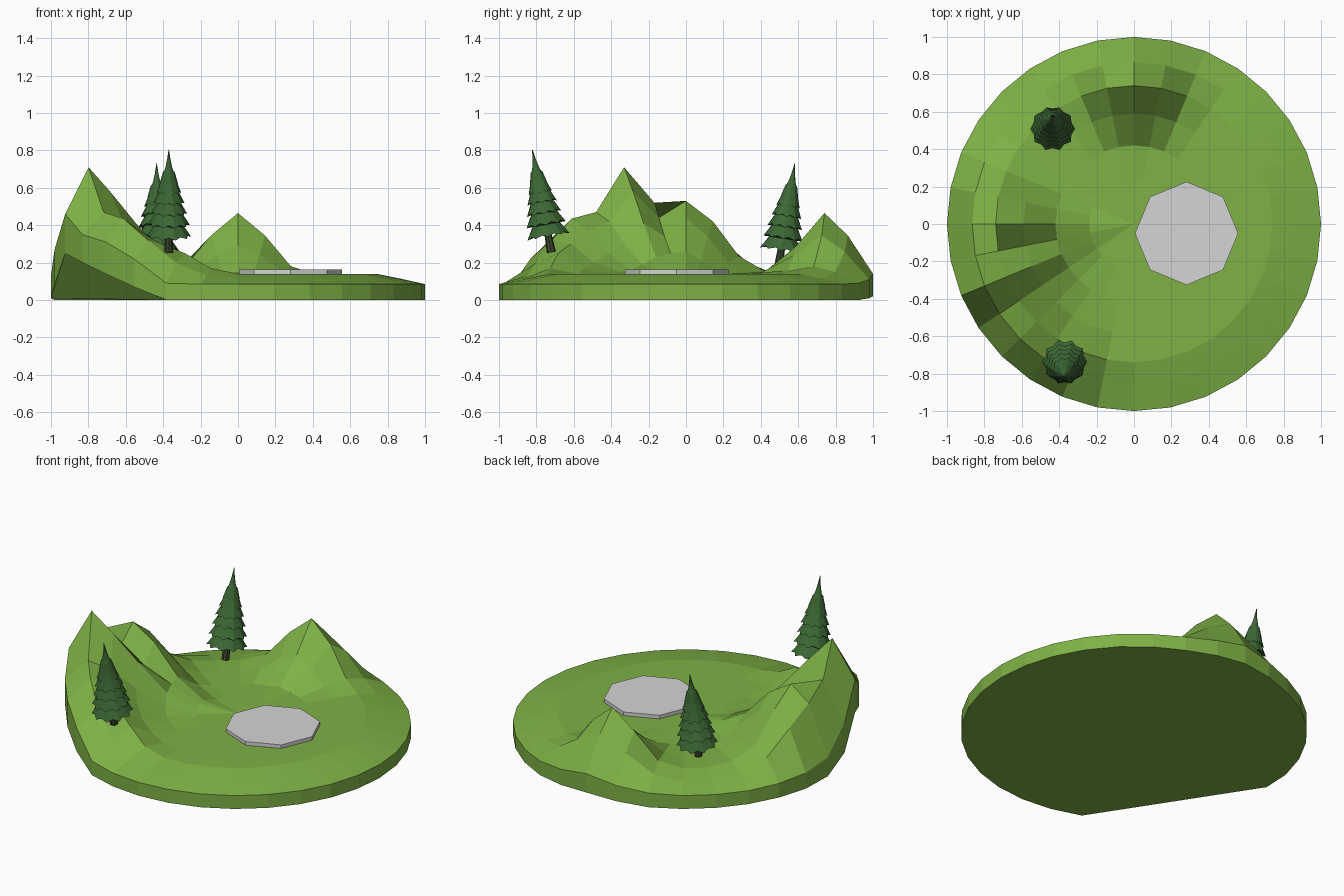
import bpy, math
from mathutils import Matrix, Vector

if "Cube" in bpy.data.objects:
    bpy.data.objects.remove(bpy.data.objects["Cube"])

def material(name, rgb):
    m = bpy.data.materials.new(name)
    m.diffuse_color = (*rgb, 1)
    m.use_nodes = True
    m.node_tree.nodes["Principled BSDF"].inputs["Base Color"].default_value = m.diffuse_color
    return m

GRASS = material("grass green", (0.21, 0.44, 0.06))
STONE = material("stone grey", (0.66, 0.66, 0.66))
NEEDLE = material("pine green", (0.045, 0.135, 0.035))
BARK = material("dark bark", (0.04, 0.06, 0.025))

def add_object(name, verts, faces, mat):
    me = bpy.data.meshes.new(name)
    me.from_pydata(verts, [], faces)
    me.materials.append(mat)
    me.update()
    ob = bpy.data.objects.new(name, me)
    bpy.context.collection.objects.link(ob)
    return ob

# Island: polar grid of 32 segments, hills given as heights per spoke
N = 32
RADII = [0.24, 0.42, 0.59, 0.74, 0.865, 1.0, 1.0]
FLAT = [0.14, 0.14, 0.14, 0.14, 0.115, 0.085, 0.0]   # last entry is the underside
side = [0.14, 0.14, 0.24, 0.345, 0.26, 0.11, 0.01]
foot = [0.14, 0.14, 0.16, 0.18, 0.15, 0.09, 0.0]
HILLS = {
    6: foot, 7: side, 8: [0.14, 0.15, 0.29, 0.465, 0.345, 0.14, 0.02], 9: side, 10: foot,
    13: [0.14, 0.14, 0.15, 0.16, 0.135, 0.085, 0],
    14: [0.14, 0.16, 0.20, 0.235, 0.20, 0.09, 0],
    15: [0.15, 0.21, 0.34, 0.42, 0.34, 0.10, 0],
    16: [0.16, 0.26, 0.44, 0.53, 0.44, 0.13, 0.01],
    17: [0.16, 0.25, 0.34, 0.44, 0.52, 0.27, 0.08],
    18: [0.15, 0.23, 0.41, 0.58, 0.71, 0.46, 0.25],
    19: [0.14, 0.19, 0.30, 0.42, 0.47, 0.35, 0.20],
    20: [0.14, 0.16, 0.25, 0.37, 0.435, 0.31, 0.14],
    21: [0.14, 0.15, 0.20, 0.30, 0.32, 0.22, 0.07],
    22: [0.14, 0.14, 0.17, 0.25, 0.20, 0.09, 0],
    23: [0.14, 0.14, 0.14, 0.17, 0.13, 0.085, 0],
}
verts, faces = [], []
for i, r in enumerate(RADII):
    for k in range(N):
        a = math.tau * k / N
        verts.append((r * math.cos(a), r * math.sin(a), HILLS.get(k, FLAT)[i]))
verts.append((0, 0, 0.14))
for k in range(N):
    n = (k + 1) % N
    faces.append((len(verts) - 1, k, n))
    for i in range(len(RADII) - 1):
        faces.append((i * N + k, (i + 1) * N + k, (i + 1) * N + n, i * N + n))
# Underside: flat sheet plus the lifted front left corner
b = 6 * N
faces.append([b + k % N for k in range(N + 16, 21, -1)])
faces.append((b + 16, b + 22, b + 18))
faces.append((b + 16, b + 18, b + 17))
for k in range(18, 21):
    faces.append((b + 18, b + 22, b + k + 1) if k == 20 else (b + 18, b + k + 2, b + k + 1))
faces = [f for f in faces if len(set(f)) == len(f)]
add_object("island", verts, faces, GRASS)

# Stone slab: low octagonal prism
bpy.ops.mesh.primitive_cylinder_add(vertices=8, radius=0.276, depth=0.03,
                                    location=(0.281, -0.05, 0.148))
slab = bpy.context.object
slab.name = "stone_slab"
slab.data.materials.append(STONE)

def lathe(name, profile, sides, mat, matrix, jag=()):
    """Revolve (radius, z) points; rows listed in jag get a ragged edge."""
    vs, fs = [], []
    for i, (r, z) in enumerate(profile):
        for k in range(sides):
            a = math.tau * k / sides
            odd = i in jag and k % 2
            rr = r * (0.88 if odd else 1)
            vs.append((rr * math.cos(a), rr * math.sin(a), z + (0.012 if odd else 0)))
    for i in range(len(profile) - 1):
        for k in range(sides):
            n = (k + 1) % sides
            fs.append((i * sides + k, i * sides + n, (i + 1) * sides + n, (i + 1) * sides + k))
    fs.append(list(range(sides))[::-1])
    fs.append([(len(profile) - 1) * sides + k for k in range(sides)])
    ob = add_object(name, vs, fs, mat)
    ob.matrix_world = matrix
    return ob

# Pines: stacked ragged skirts ending in a thin spike, on a short trunk
TIERS = [(0.120, 0.085), (0.112, 0.15), (0.098, 0.21), (0.084, 0.268),
         (0.067, 0.322), (0.050, 0.372), (0.035, 0.418)]
profile, jag = [(0.02, 0.105)], []
for r, z in TIERS:
    jag.append(len(profile))
    profile += [(r, z), (r * 0.62, z + 0.066)]
profile[-1] = (0.019, 0.458)
profile += [(0.009, 0.505), (0.001, 0.56)]

def pine(name, base, tilt):
    m = Matrix.Translation(Vector(base)) @ Matrix.Rotation(math.radians(tilt), 4, 'X')
    lathe(name + "_foliage", profile, 20, NEEDLE, m, jag)
    lathe(name + "_trunk", [(0.024, 0), (0.018, 0.12)], 8, BARK, m)

pine("back_pine", (-0.435, 0.495, 0.18), -9)
pine("front_pine", (-0.37, -0.72, 0.255), 10.5)
